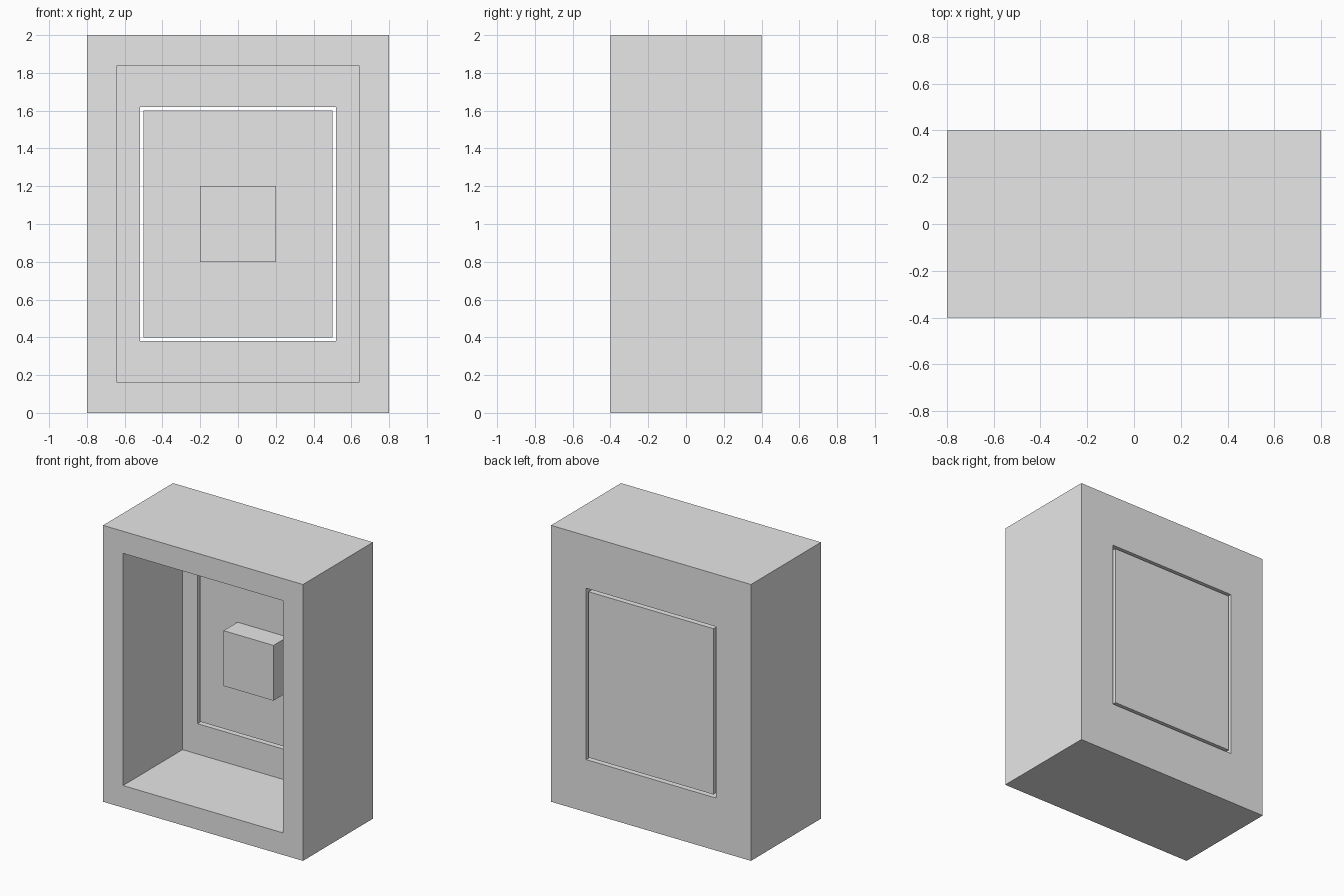
import bpy
import bmesh

default = bpy.data.objects.get("Cube")
if default:
    bpy.data.objects.remove(default, do_unlink=True)

GREY = (0.8, 0.8, 0.8, 1.0)
grey = bpy.data.materials.new("light grey")
grey.use_nodes = True
grey.diffuse_color = GREY
grey.node_tree.nodes["Principled BSDF"].inputs["Base Color"].default_value = GREY


def finish(name, bm):
    """Turn a bmesh into a grey object."""
    bmesh.ops.recalc_face_normals(bm, faces=bm.faces)
    mesh = bpy.data.meshes.new(name)
    bm.to_mesh(mesh)
    bm.free()
    mesh.materials.append(grey)
    obj = bpy.data.objects.new(name, mesh)
    bpy.context.collection.objects.link(obj)
    return obj


def loop(bm, half_w, half_h, y):
    """Rectangle of vertices at depth y, centred on the cabinet's middle height."""
    corners = ((-1, -1), (1, -1), (1, 1), (-1, 1))
    return [bm.verts.new((sx * half_w, y, 1 + sz * half_h)) for sx, sz in corners]


def bridge(bm, a, b):
    for i in range(4):
        j = (i + 1) % 4
        bm.faces.new((a[i], a[j], b[j], b[i]))


def block(name, half_w, half_h, y0, y1):
    bm = bmesh.new()
    front, back = loop(bm, half_w, half_h, y0), loop(bm, half_w, half_h, y1)
    bridge(bm, front, back)
    bm.faces.new(front)
    bm.faces.new(back)
    return finish(name, bm)


FRONT, INNER, BACK = -0.4, 0.28, 0.4

# Cabinet: rectangular rings around the shell, the cavity and the rear opening
bm = bmesh.new()
rings = [loop(bm, *r) for r in (
    (0.8, 1.0, BACK), (0.8, 1.0, FRONT),
    (0.64, 0.84, FRONT), (0.64, 0.84, INNER),
    (0.52, 0.62, INNER), (0.52, 0.62, BACK))]
for i, ring in enumerate(rings):
    bridge(bm, ring, rings[(i + 1) % len(rings)])
finish("cabinet_shell", bm)

# Loose panel set in the rear opening, with a block on its inner side
block("back_panel", 0.5, 0.6, INNER, BACK)
block("inner_block", 0.2, 0.2, 0.12, INNER)
